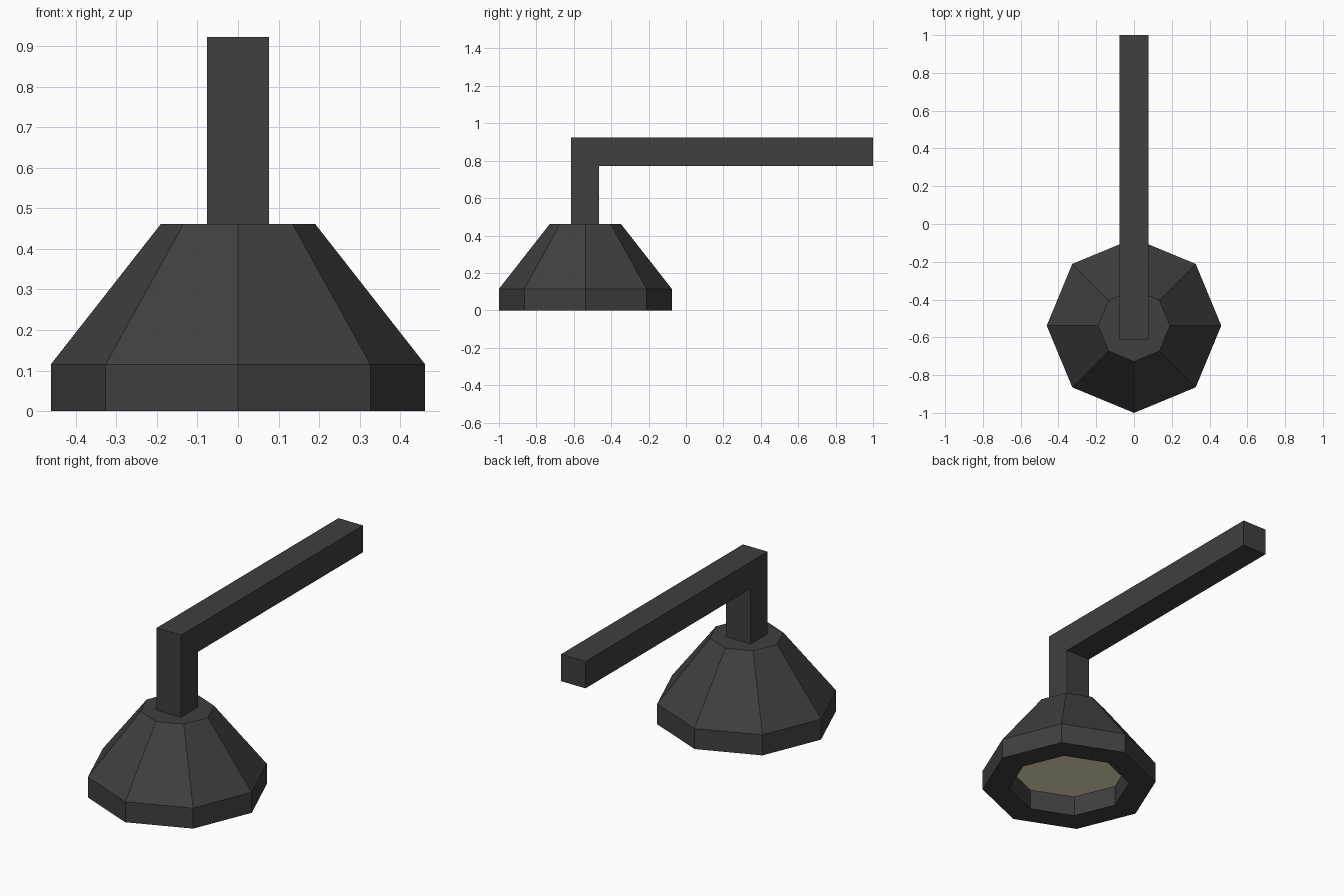
import bpy, bmesh
from math import cos, sin, tau

if "Cube" in bpy.data.objects:
    bpy.data.objects.remove(bpy.data.objects["Cube"])

CENTRE_Y = -0.538


def material(name, rgb):
    m = bpy.data.materials.new(name)
    m.diffuse_color = (*rgb, 1)
    m.use_nodes = True
    m.node_tree.nodes["Principled BSDF"].inputs["Base Color"].default_value = m.diffuse_color
    return m


def make_object(name, bm, *mats):
    bmesh.ops.recalc_face_normals(bm, faces=bm.faces)
    mesh = bpy.data.meshes.new(name)
    bm.to_mesh(mesh)
    bm.free()
    obj = bpy.data.objects.new(name, mesh)
    bpy.context.collection.objects.link(obj)
    for m in mats:
        mesh.materials.append(m)
    return obj


def ring(bm, radius, z, sides=8):
    return [bm.verts.new((radius * cos(tau * i / sides),
                          CENTRE_Y + radius * sin(tau * i / sides), z))
            for i in range(sides)]


dark = material("dark_metal", (0.05, 0.05, 0.05))
cream = material("lamp_glass", (0.9, 0.78, 0.56))

# Octagonal shade: recess floor, recess wall, rim, band, slope, top
bm = bmesh.new()
profile = [(0.32, 0.115), (0.32, 0), (0.462, 0), (0.462, 0.115), (0.19, 0.462)]
rings = [ring(bm, r, z) for r, z in profile]
for a, b in zip(rings, rings[1:]):
    for i in range(8):
        j = (i + 1) % 8
        bm.faces.new((a[i], a[j], b[j], b[i]))
bm.faces.new(rings[-1])
glass = bm.faces.new(rings[0])
glass.material_index = 1
make_object("lamp_shade", bm, dark, cream)

# Bent square arm: L-shaped side profile extruded across x
bm = bmesh.new()
side = [(-0.614, 0.462), (-0.464, 0.462), (-0.464, 0.772),
        (1.0, 0.772), (1.0, 0.923), (-0.614, 0.923)]
face = bm.faces.new([bm.verts.new((-0.076, y, z)) for y, z in side])
new = bmesh.ops.extrude_face_region(bm, geom=[face])["geom"]
bmesh.ops.translate(bm, vec=(0.152, 0, 0),
                    verts=[v for v in new if isinstance(v, bmesh.types.BMVert)])
make_object("wall_arm", bm, dark)
